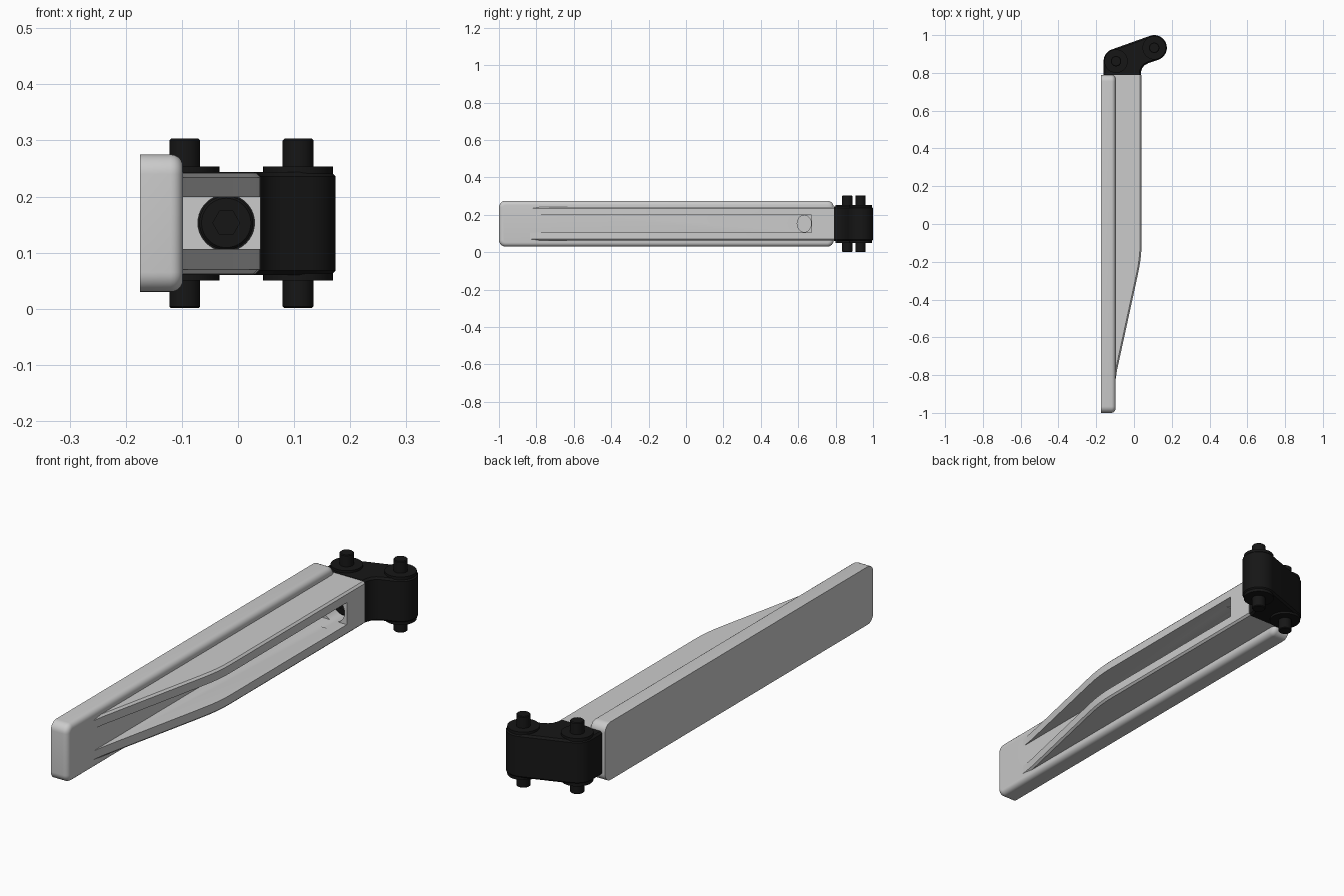
import bpy, bmesh
from math import cos, sin, radians, pi
from mathutils import Matrix, Vector

if "Cube" in bpy.data.objects:
    bpy.data.objects.remove(bpy.data.objects["Cube"])

black = bpy.data.materials.new("black")
black.diffuse_color = (0.008, 0.008, 0.008, 1)
black.use_nodes = True
black.node_tree.nodes["Principled BSDF"].inputs["Base Color"].default_value = black.diffuse_color


def arc(cx, cy, r, a0, a1, n=8):
    return [(cx + r * cos(radians(a0 + (a1 - a0) * i / n)),
             cy + r * sin(radians(a0 + (a1 - a0) * i / n))) for i in range(n + 1)]


def prism(name, pts, lo, hi, place, pick=None, bevel=0, segs=1, mat=None):
    """Extrude a 2D outline; place maps (u, v, w) to xyz; pick selects edges to bevel."""
    bm = bmesh.new()
    f = bm.faces.new([bm.verts.new(place(u, v, lo)) for u, v in pts])
    ext = bmesh.ops.extrude_face_region(bm, geom=[f])
    move = Vector(place(0, 0, hi)) - Vector(place(0, 0, lo))
    bmesh.ops.translate(bm, vec=move, verts=[g for g in ext["geom"] if isinstance(g, bmesh.types.BMVert)])
    bmesh.ops.recalc_face_normals(bm, faces=bm.faces)
    if pick:
        bmesh.ops.bevel(bm, geom=[e for e in bm.edges if pick(e.verts[0].co, e.verts[1].co)],
                        offset=bevel, segments=segs, profile=0.5, affect='EDGES', clamp_overlap=True)
    return finish(name, bm, mat)


def finish(name, bm, mat=None):
    me = bpy.data.meshes.new(name)
    bm.to_mesh(me)
    bm.free()
    ob = bpy.data.objects.new(name, me)
    bpy.context.collection.objects.link(ob)
    if mat:
        me.materials.append(mat)
    return ob


def cylinder(name, r, depth, loc, axis='Z', bevel=0, mat=None):
    bm = bmesh.new()
    bmesh.ops.create_cone(bm, cap_ends=True, segments=40, radius1=r, radius2=r, depth=depth)
    if bevel:
        rim = [e for e in bm.edges if abs(e.verts[0].co.z - e.verts[1].co.z) < 1e-5]
        bmesh.ops.bevel(bm, geom=rim, offset=bevel, segments=1, affect='EDGES')
    rot = {'Z': Matrix(), 'Y': Matrix.Rotation(pi / 2, 4, 'X'), 'X': Matrix.Rotation(pi / 2, 4, 'Y')}[axis]
    bmesh.ops.transform(bm, matrix=Matrix.Translation(loc) @ rot, verts=bm.verts)
    return finish(name, bm, mat)


def box(name, lo, hi):
    return prism(name, [(lo[0], lo[1]), (hi[0], lo[1]), (hi[0], hi[1]), (lo[0], hi[1])],
                 lo[2], hi[2], lambda u, v, w: (u, v, w))


def cut(ob, cutter):
    m = ob.modifiers.new("cut", 'BOOLEAN')
    m.operation, m.solver, m.object = 'DIFFERENCE', 'EXACT', cutter
    cutter.hide_render = True
    bpy.context.view_layer.objects.active = ob
    bpy.ops.object.modifier_apply(modifier=m.name)
    bpy.data.objects.remove(cutter)


def flat(u, v, w):
    return (u, v, w)


# Long flat plate, rounded corners, softened on its inner side
r = 0.035
outline = (arc(0.79 - r, 0.275 - r, r, 0, 90) + arc(-1 + r, 0.275 - r, r, 90, 180)
           + arc(-1 + r, 0.03 + r, r, 180, 270) + arc(0.79 - r, 0.03 + r, r, 270, 360))
plate = prism("plate", outline, -0.175, -0.098, lambda u, v, w: (w, u, v),
              lambda a, b: a.x > -0.1 and b.x > -0.1, 0.022, 5)
recess = cylinder("recess_cutter", 0.045, 0.1, (-0.075, 0, 0.153), 'X')
recess.scale.y, recess.location.y = 0.83, 0.632
bpy.context.view_layer.update()
cut(plate, recess)

# Ramped body with chamfered outer edges, hollowed into two rails
ramp = [(-0.115, 0.79), (-0.115, -0.88), (-0.1, -0.86), (-0.097, -0.82), (-0.089, -0.77),
        (0.02, -0.27), (0.029, -0.225), (0.035, -0.185), (0.039, -0.14), (0.04, -0.1), (0.04, 0.79)]
rails = prism("rails", ramp, 0.062, 0.242, flat,
              lambda a, b: abs(a.z - b.z) < 1e-5 and min(a.x, b.x) > -0.105 and a.y + b.y < 1.5, 0.008)
cut(rails, box("channel_cutter", (-0.2, -1.2, 0.106), (0.2, 0.67, 0.199)))
cut(rails, cylinder("bore_cutter", 0.0505, 0.3, (-0.021, 0.75, 0.153), 'Y'))

# Hinge link: foot plus angled arm between two pin centres
pins = [(-0.095, 0.862), (0.107, 0.933)]
link = ([(0.036, 0.79), (0.038, 0.81), (0.045, 0.828), (0.057, 0.841), (0.075, 0.851)]
        + arc(*pins[1], 0.067, -70.6, 109.4, 20) + arc(*pins[0], 0.066, 109.4, 180, 10)
        + [(-0.161, 0.79)])
hinge = prism("hinge_link", link, 0.06, 0.244, flat,
              lambda a, b: abs(a.z - b.z) < 1e-5 and a.y + b.y > 1.59, 0.008, mat=black)

# Pins and washers
parts = [plate, rails, hinge]
for i, (x, y) in enumerate(pins):
    parts.append(cylinder(f"pin_{i}", 0.0275, 0.302, (x, y, 0.152), 'Z', 0.003, black))
    parts.append(cylinder(f"washer_{i}", 0.062, 0.203, (x, y, 0.152), 'Z', 0, black))

# Fastening screw with hexagonal socket
screw = cylinder("screw", 0.048, 0.07, (-0.021, 0.765, 0.153), 'Y', 0.004, black)
cut(screw, prism("socket_cutter", arc(-0.021, 0.153, 0.024, 0, 300, 5), 0.7, 0.755,
                 lambda u, v, w: (u, w, v)))
parts.append(screw)

bpy.ops.object.select_all(action='DESELECT')
for ob in parts:
    ob.select_set(True)
bpy.context.view_layer.objects.active = plate
bpy.ops.object.shade_smooth_by_angle(angle=radians(30))
